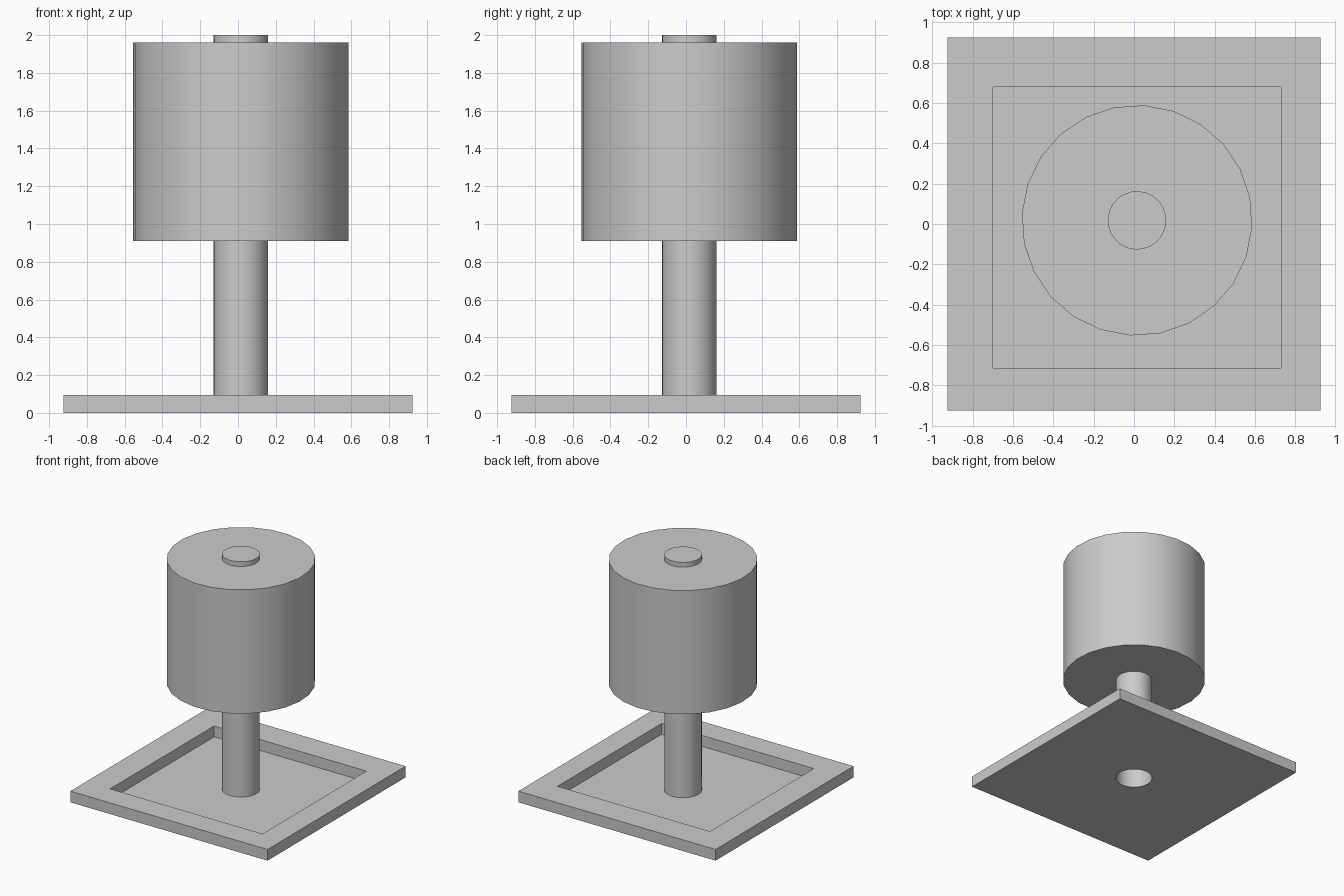
import bpy
import bmesh
import math
from mathutils import Matrix

if "Cube" in bpy.data.objects:
    bpy.data.objects.remove(bpy.data.objects["Cube"])

CX, CY = 0.015, 0.018  # shared axis of post and drum


def add_object(name, bm):
    mesh = bpy.data.meshes.new(name)
    bm.to_mesh(mesh)
    bm.free()
    obj = bpy.data.objects.new(name, mesh)
    bpy.context.collection.objects.link(obj)
    return obj


def box(name, x0, x1, y0, y1, z0, z1):
    bm = bmesh.new()
    place = Matrix.Translation(((x0 + x1) / 2, (y0 + y1) / 2, (z0 + z1) / 2))
    bmesh.ops.create_cube(bm, size=1, matrix=place @ Matrix.Diagonal((x1 - x0, y1 - y0, z1 - z0, 1)))
    return add_object(name, bm)


def cylinder(name, radius, z0, z1, sides, turn=0.0, open_bottom=False):
    bm = bmesh.new()
    place = Matrix.Translation((CX, CY, (z0 + z1) / 2)) @ Matrix.Rotation(math.radians(turn), 4, 'Z')
    bmesh.ops.create_cone(bm, cap_ends=True, segments=sides, radius1=radius,
                          radius2=radius, depth=z1 - z0, matrix=place)
    if open_bottom:
        bm.normal_update()
        bottom = [f for f in bm.faces if f.normal.z < -0.9]
        bmesh.ops.delete(bm, geom=bottom, context='FACES_ONLY')
    return add_object(name, bm)


def cut(obj, cutter):
    mod = obj.modifiers.new(cutter.name, 'BOOLEAN')
    mod.operation = 'DIFFERENCE'
    mod.solver = 'EXACT'
    mod.object = cutter
    cutter.hide_render = True
    cutter.hide_set(True)


def smooth(obj):
    bpy.ops.object.select_all(action='DESELECT')
    bpy.context.view_layer.objects.active = obj
    obj.select_set(True)
    bpy.ops.object.shade_smooth_by_angle(angle=math.radians(30))


# Post: hollow from below, closed on top, running through the drum
post = cylinder("post", 0.145, 0.0, 2.0, 24, -3.5, open_bottom=True)
smooth(post)

# Drum around the upper post
drum = cylinder("drum", 0.572, 0.91, 1.96, 24, -3.5)
smooth(drum)

# Base tray: deep square recess with a thin floor, pierced under the post
base = box("base_tray", -0.925, 0.925, -0.925, 0.925, 0.0, 0.095)
cut(base, box("recess_cutter", -0.70, 0.73, -0.715, 0.68, 0.003, 0.2))
cut(base, cylinder("post_hole_cutter", 0.1445, -0.1, 0.2, 24, -3.5))
